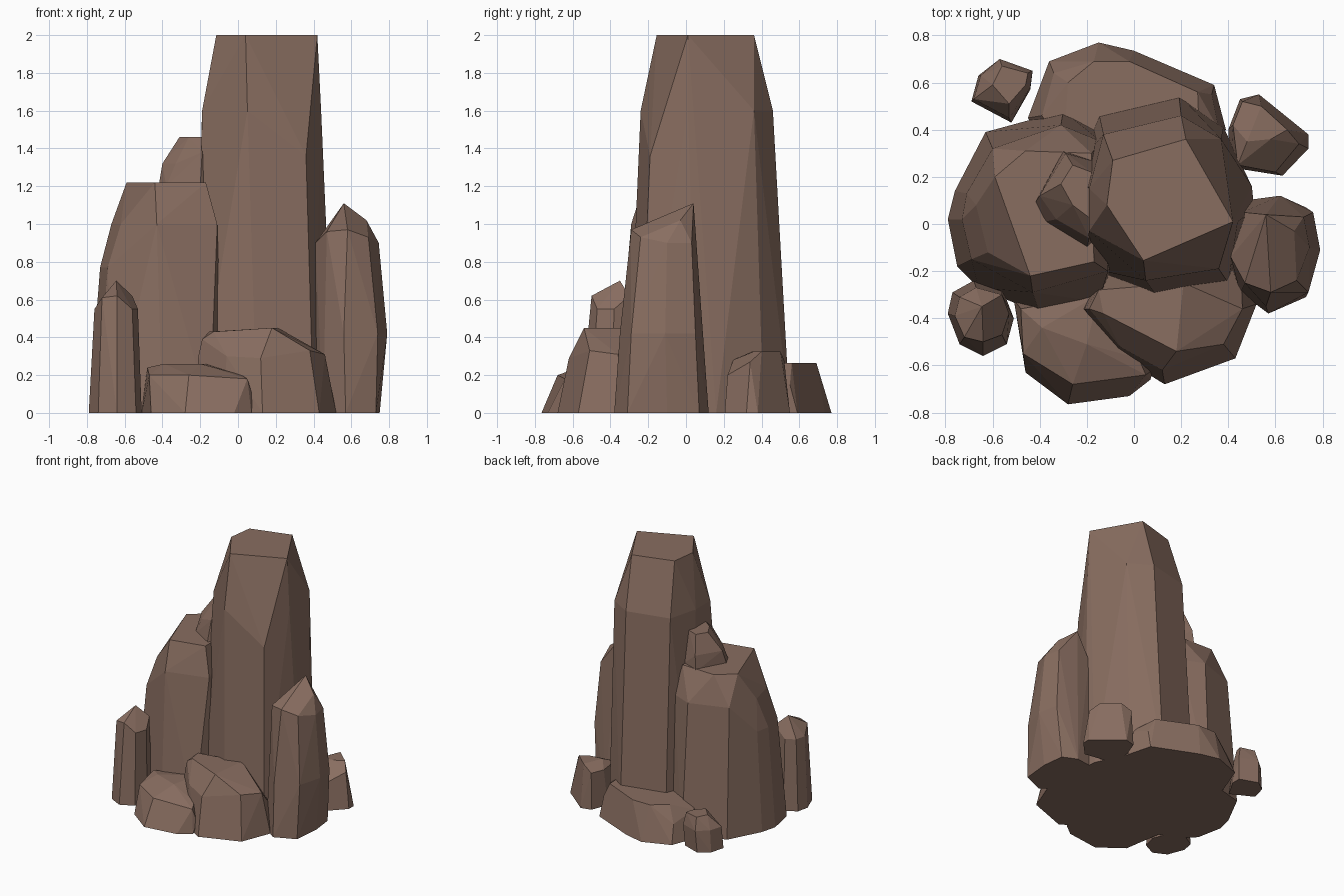
import bpy, bmesh

# One brown stone colour
stone = bpy.data.materials.new("brown stone")
stone.diffuse_color = (0.25, 0.155, 0.118, 1)


def rock(name, *rings):
    """Faceted boulder: convex hull around rings (z, [(x, y) or (x, y, own z)])."""
    bm = bmesh.new()
    for z, outline in rings:
        for p in outline:
            bm.verts.new((p[0], p[1], p[2] if len(p) > 2 else z))
    bmesh.ops.convex_hull(bm, input=bm.verts)
    loose = [v for v in bm.verts if not v.link_faces]
    bmesh.ops.delete(bm, geom=loose, context='VERTS')
    bmesh.ops.dissolve_limit(bm, angle_limit=0.07, verts=bm.verts, edges=bm.edges)
    bmesh.ops.recalc_face_normals(bm, faces=bm.faces)
    me = bpy.data.meshes.new(name)
    bm.to_mesh(me)
    bm.free()
    me.materials.append(stone)
    ob = bpy.data.objects.new(name, me)
    bpy.context.collection.objects.link(ob)


# Tall pillars
rock("main_pillar",
     (0, [(-0.22, -0.18), (0.10, -0.31), (0.40, -0.25), (0.51, 0.06), (0.50, 0.16),
          (0.38, 0.41), (0.19, 0.55), (-0.15, 0.47), (-0.24, 0.25)]),
     (1.6, [(-0.19, -0.03), (0.05, -0.24), (0.36, -0.19, 1.36), (0.44, 0.01),
            (0.37, 0.36), (0.20, 0.46), (-0.13, 0.38), (-0.19, 0.15)]),
     (2, [(-0.115, 0.08), (0.04, -0.155), (0.42, 0.01), (0.22, 0.36), (-0.09, 0.27)]))

rock("left_pillar",
     (0, [(-0.79, 0.02), (-0.75, -0.18), (-0.66, -0.27), (-0.40, -0.38), (-0.15, -0.33),
          (-0.08, -0.16), (-0.76, 0.14), (-0.63, 0.39), (-0.30, 0.48), (-0.15, 0.40)]),
     (0.77, [(-0.73, 0.02), (-0.71, 0.13), (-0.69, -0.15)]),
     (1.0, [(-0.67, 0.08), (-0.62, -0.12), (-0.43, -0.29), (-0.11, -0.20),
            (-0.60, 0.32), (-0.31, 0.42), (-0.14, 0.35)]),
     (1.22, [(-0.59, 0.20), (-0.44, -0.22), (-0.17, -0.16), (-0.46, 0.31), (-0.18, 0.30)]))

# Slender side stones with pointed tops
rock("right_pillar",
     (0, [(0.40, -0.15), (0.45, -0.29), (0.57, -0.38), (0.73, -0.31), (0.75, -0.10),
          (0.73, 0.07), (0.62, 0.12), (0.47, 0.10)]),
     (0.42, [(0.79, -0.11), (0.76, 0.05), (0.74, -0.29), (0.56, -0.35)]),
     (0.9, [(0.41, -0.14), (0.47, -0.25, 0.96), (0.58, -0.29, 0.97), (0.69, -0.24, 0.93),
            (0.745, -0.10), (0.72, 0.03), (0.46, 0.05)]),
     (1.1, [(0.56, 0.04, 1.11), (0.68, -0.03, 1.02)]))

rock("left_front_spike",
     (0, [(-0.79, -0.38), (-0.74, -0.51), (-0.64, -0.56), (-0.54, -0.51),
          (-0.51, -0.40), (-0.56, -0.27), (-0.68, -0.24), (-0.77, -0.29)]),
     (0.55, [(-0.76, -0.39), (-0.72, -0.48, 0.61), (-0.64, -0.50, 0.62), (-0.56, -0.47),
             (-0.53, -0.38), (-0.56, -0.30, 0.62), (-0.67, -0.27), (-0.74, -0.31)]),
     (0.7, [(-0.645, -0.35)]))

# Low boulders around the foot
rock("front_right_boulder",
     (0, [(0.52, -0.34), (0.43, -0.57), (0.13, -0.68), (-0.08, -0.55), (-0.23, -0.36),
          (-0.1, -0.1), (0.45, -0.1)]),
     (0.3, [(0.46, -0.36, 0.31), (0.38, -0.51, 0.33), (0.12, -0.62, 0.29),
            (-0.21, -0.36), (-0.06, -0.52)]),
     (0.45, [(0.18, -0.54), (0.21, -0.25), (-0.15, -0.28, 0.43), (-0.19, -0.36, 0.39),
             (-0.13, -0.38, 0.43)]))

rock("front_left_boulder",
     (0, [(-0.51, -0.32), (-0.46, -0.63), (-0.28, -0.765), (-0.02, -0.73), (0.07, -0.66),
          (0.0, -0.3)]),
     (0.2, [(-0.47, -0.55), (-0.26, -0.68), (0.05, -0.64, 0.18), (0.08, -0.62, 0.08),
            (0.02, -0.57)]),
     (0.26, [(-0.48, -0.36, 0.24), (-0.39, -0.44), (-0.20, -0.51), (-0.15, -0.3)]))

rock("back_boulder",
     (0, [(-0.15, 0.77), (-0.36, 0.69), (-0.45, 0.45), (0.0, 0.735), (0.34, 0.59),
          (0.39, 0.40), (0.2, 0.2), (-0.3, 0.2)]),
     (0.2, [(-0.34, 0.64, 0.14), (-0.39, 0.46), (0.33, 0.55, 0.15), (0.36, 0.4)]),
     (0.265, [(-0.02, 0.69), (-0.17, 0.69), (-0.28, 0.60), (-0.30, 0.3), (0.27, 0.56),
              (0.28, 0.3)]))

rock("back_left_stone",
     (0, [(-0.69, 0.52), (-0.66, 0.63), (-0.58, 0.69), (-0.44, 0.64), (-0.44, 0.57),
          (-0.52, 0.43)]),
     (0.17, [(-0.68, 0.53), (-0.65, 0.63), (-0.57, 0.70), (-0.43, 0.65), (-0.44, 0.58),
             (-0.53, 0.45)]),
     (0.265, [(-0.60, 0.59), (-0.56, 0.67), (-0.45, 0.64), (-0.46, 0.59), (-0.53, 0.51)]))

rock("back_right_stone",
     (0, [(0.40, 0.40), (0.41, 0.24), (0.63, 0.205), (0.74, 0.32), (0.74, 0.38),
          (0.53, 0.55), (0.45, 0.53)]),
     (0.28, [(0.44, 0.25), (0.60, 0.22, 0.2), (0.70, 0.34, 0.27), (0.42, 0.42),
             (0.46, 0.52)]),
     (0.325, [(0.48, 0.35), (0.58, 0.36), (0.65, 0.40), (0.54, 0.50)]))

# Small stone perched on the left pillar
rock("perched_stone",
     (1.05, [(-0.34, 0.06), (-0.22, -0.06), (-0.1, 0.1), (-0.18, 0.24), (-0.29, 0.24)]),
     (1.2, [(-0.42, 0.09), (-0.38, 0.01), (-0.20, -0.10), (-0.1, 0.0), (-0.15, 0.26),
            (-0.30, 0.31)]),
     (1.32, [(-0.40, 0.12), (-0.33, 0.02), (-0.19, -0.06, 1.38), (-0.29, 0.30)]),
     (1.46, [(-0.31, 0.17), (-0.26, 0.08), (-0.18, 0.02), (-0.18, 0.22), (-0.26, 0.25)]))
